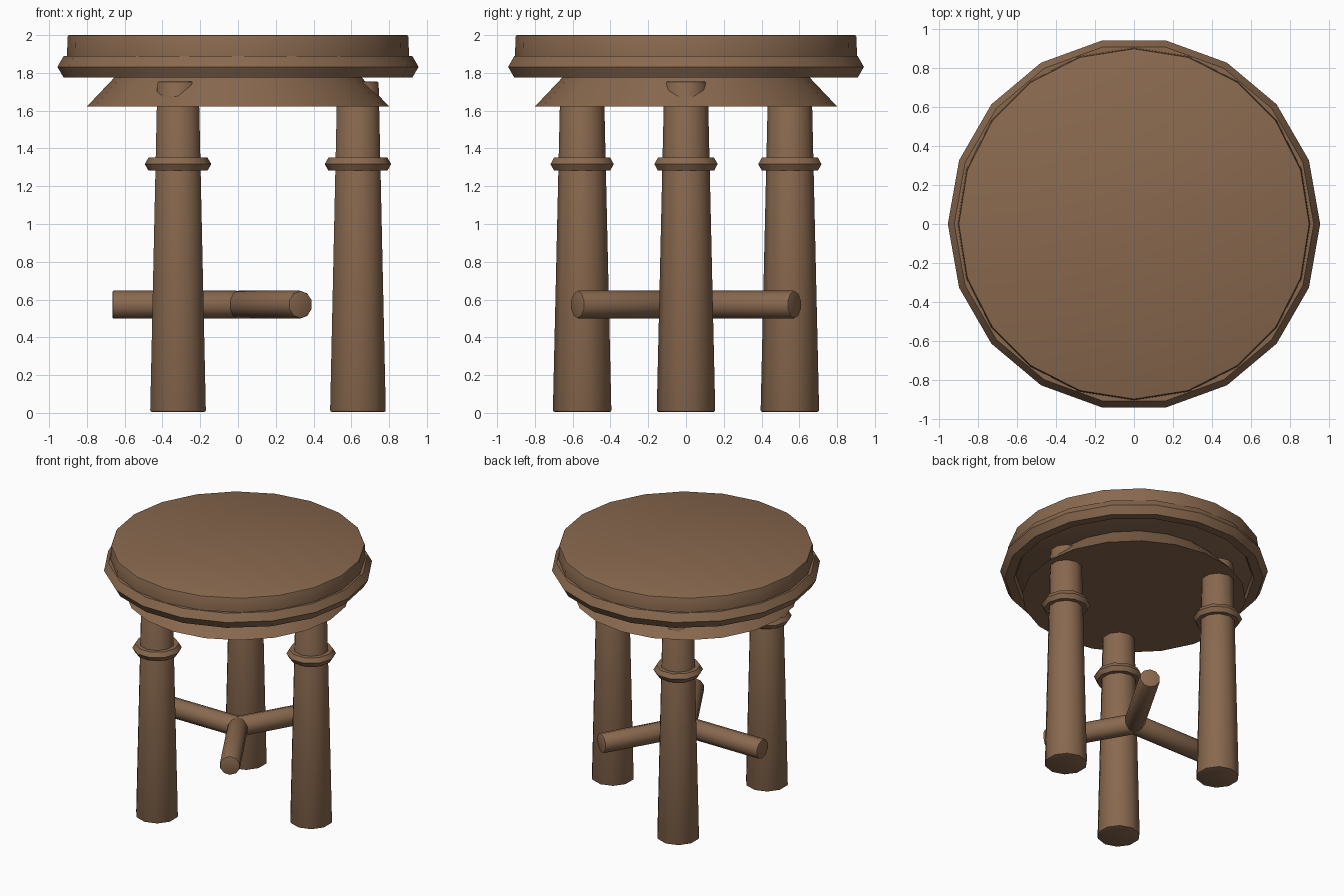
import bpy
from math import cos, sin, radians, pi
from mathutils import Matrix, Vector

cube = bpy.data.objects.get("Cube")
if cube:
    bpy.data.objects.remove(cube, do_unlink=True)

# One wood colour for everything
BROWN = (0.25, 0.14, 0.077, 1)
wood = bpy.data.materials.new("brown_wood")
wood.use_nodes = True
wood.diffuse_color = BROWN
wood.node_tree.nodes["Principled BSDF"].inputs["Base Color"].default_value = BROWN


def finish(name, bevel=0):
    ob = bpy.context.object
    ob.name = name
    ob.data.materials.append(wood)
    if bevel:
        mod = ob.modifiers.new("soft_edges", "BEVEL")
        mod.width = bevel
        mod.segments = 2
        mod.limit_method = "ANGLE"
        mod.angle_limit = radians(50)
        bpy.ops.object.modifier_apply(modifier=mod.name)
    bpy.ops.object.shade_smooth_by_angle(angle=radians(40))
    return ob


def turned(name, sides, r_low, r_high, z_low, z_high, x=0, y=0, bevel=0):
    """Tapered round part standing upright."""
    bpy.ops.mesh.primitive_cone_add(vertices=sides, radius1=r_low, radius2=r_high,
                                    depth=z_high - z_low, location=(x, y, (z_low + z_high) / 2))
    return finish(name, bevel)


def ring(name, sides, radius, thick, x, y, z):
    bpy.ops.mesh.primitive_torus_add(major_segments=sides, minor_segments=6, major_radius=radius,
                                     minor_radius=thick, location=(x, y, z))
    return finish(name)


# Seat: top disc, rounded rim and flared apron
turned("seat_top", 20, 0.908, 0.902, 1.8, 2.0, bevel=0.01)
ring("seat_rim", 18, 0.89, 0.066, 0, 0, 1.832)
turned("seat_apron", 20, 0.8, 0.622, 1.622, 1.81)

# Three tapered legs with collars, and stretchers pointing between them
for i, side in enumerate(("left", "back_right", "front_right")):
    a = i * 2 * pi / 3
    x, y = 0.635 * cos(a), 0.635 * sin(a)
    turned("leg_" + side, 10, 0.155, 0.115, 0.005, 1.755, x, y, bevel=0.01)
    ring("leg_collar_" + side, 10, 0.137, 0.039, x, y, 1.317)

    b = a + pi / 3
    out = Vector((cos(b), sin(b), 0))
    bpy.ops.mesh.primitive_cylinder_add(vertices=10, radius=0.074, depth=0.665)
    bar = bpy.context.object
    turn = Matrix.Rotation(b, 4, "Z") @ Matrix.Rotation(pi / 2, 4, "Y") @ Matrix.Rotation(pi / 2, 4, "Z")
    bar.data.transform(Matrix.Translation(out * 0.3325 + Vector((0, 0, 0.573))) @ turn)
    finish("stretcher_%d" % (i + 1), bevel=0.008)
